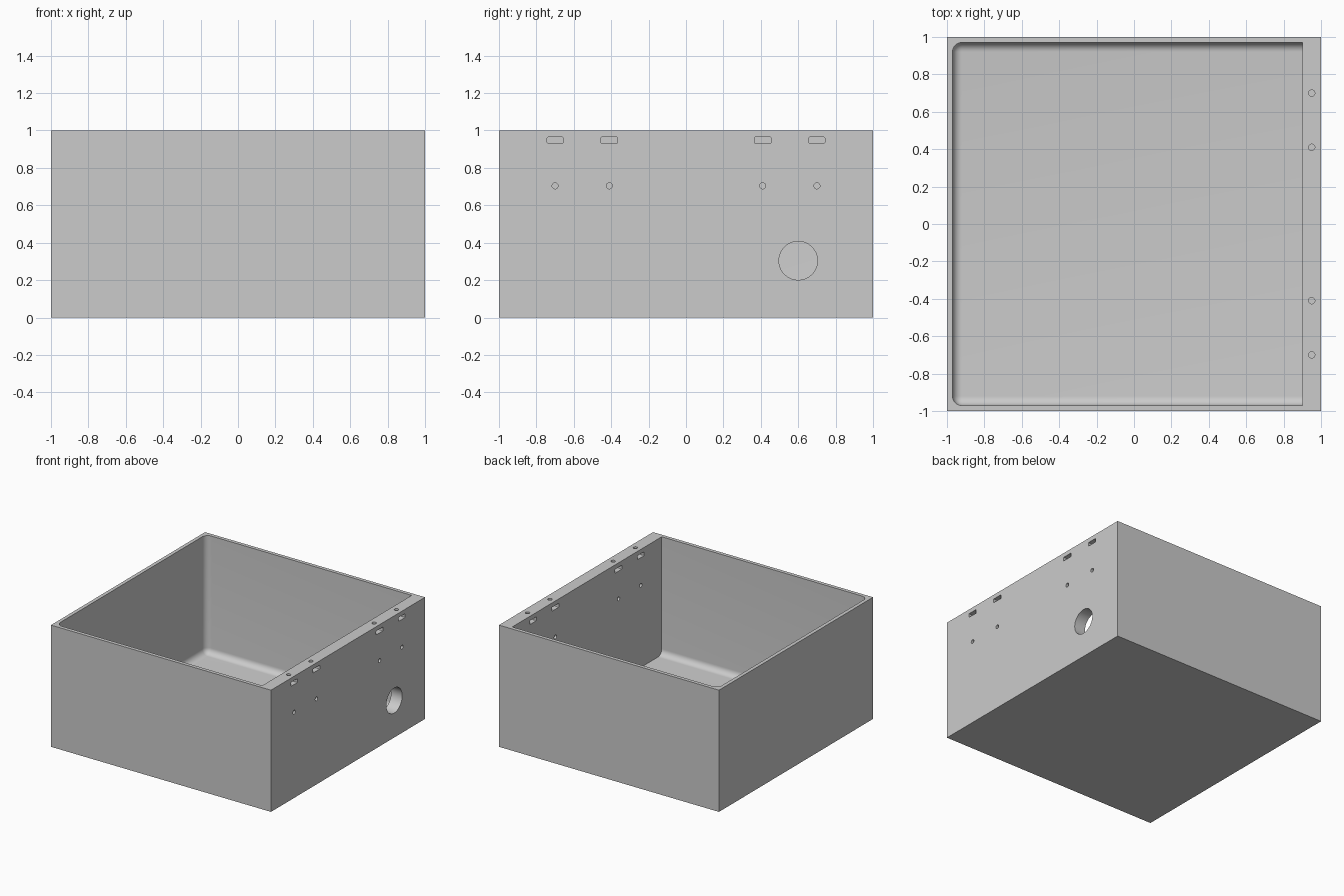
import bpy
import bmesh
from math import radians
from mathutils import Matrix, Vector

old = bpy.data.objects.get("Cube")
if old:
    bpy.data.objects.remove(old, do_unlink=True)

grey = bpy.data.materials.new("light grey")
grey.use_nodes = True
COLOUR = (0.6, 0.6, 0.6, 1)
grey.diffuse_color = COLOUR
grey.node_tree.nodes["Principled BSDF"].inputs["Base Color"].default_value = COLOUR


def to_object(bm, name):
    mesh = bpy.data.meshes.new(name)
    bmesh.ops.recalc_face_normals(bm, faces=bm.faces)
    bm.to_mesh(mesh)
    bm.free()
    obj = bpy.data.objects.new(name, mesh)
    mesh.materials.append(grey)
    bpy.context.collection.objects.link(obj)
    return obj


def box(name, low, high, round_rule=None, radius=0.0, segments=8):
    """Box between two corners; edges matching round_rule are filleted."""
    low, high = Vector(low), Vector(high)
    bm = bmesh.new()
    bmesh.ops.create_cube(bm, size=1)
    for v in bm.verts:
        v.co = (low + high) / 2 + v.co * (high - low)
    if round_rule:
        edges = [e for e in bm.edges if round_rule(*[v.co for v in e.verts])]
        bmesh.ops.bevel(bm, geom=edges, offset=radius, segments=segments,
                        affect='EDGES', profile=0.5)
    return to_object(bm, name)


def rod(name, centre, radius, length, axis, sides=32):
    bm = bmesh.new()
    turn = Matrix.Rotation(radians(90), 4, 'Y') if axis == 'X' else Matrix()
    bmesh.ops.create_cone(bm, cap_ends=True, segments=sides, radius1=radius,
                          radius2=radius, depth=length,
                          matrix=Matrix.Translation(centre) @ turn)
    return to_object(bm, name)


# Outer block
body = box("open_box", (-1, -1, 0), (1, 1, 1))

# Cavity: rounded along the floor and far corners, square at the thick wall
FLOOR, THIN, THICK, TOP = 0.03, 0.97, 0.9, 1.2


def cavity_edge(a, b):
    at_thick_wall = a.x > 0 and b.x > 0
    on_top = a.z > 1 and b.z > 1
    return not at_thick_wall and not on_top


cutters = [box("cavity_cutter", (-THIN, -THIN, FLOOR), (THICK, THIN, TOP),
               cavity_edge, 0.05)]

# Mounting holes, nut slots and screw holes in the thick wall
for side in (-1, 1):
    for y, half in ((0.7, 0.042), (0.41, 0.044)):
        y *= side
        cutters.append(box("slot_cutter", (0.8, y - half, 0.932),
                           (1.1, y + half, 0.964),
                           lambda a, b: abs(a.x - b.x) > 0.1, 0.004, 3))
        cutters.append(rod("side_hole_cutter", (0.95, y, 0.704), 0.016, 0.3, 'X'))
        cutters.append(rod("top_hole_cutter", (0.95, y, 1.0), 0.017, 0.24, 'Z'))

# Large cable hole
cutters.append(rod("cable_hole_cutter", (0.95, 0.6, 0.304), 0.103, 0.3, 'X', 64))

for cutter in cutters:
    cutter.hide_render = True
    cut = body.modifiers.new(cutter.name, 'BOOLEAN')
    cut.operation = 'DIFFERENCE'
    cut.solver = 'EXACT'
    cut.object = cutter

# Bake the cuts into the box and drop the cutters
bpy.context.view_layer.update()
graph = bpy.context.evaluated_depsgraph_get()
result = bpy.data.meshes.new_from_object(body.evaluated_get(graph))
body.modifiers.clear()
body.data = result
body.data.materials.clear()
body.data.materials.append(grey)
for poly in body.data.polygons:
    poly.material_index = 0
for cutter in cutters:
    bpy.data.objects.remove(cutter, do_unlink=True)

bpy.ops.object.select_all(action='DESELECT')
body.select_set(True)
bpy.context.view_layer.objects.active = body
bpy.ops.object.shade_smooth_by_angle(angle=radians(30))
